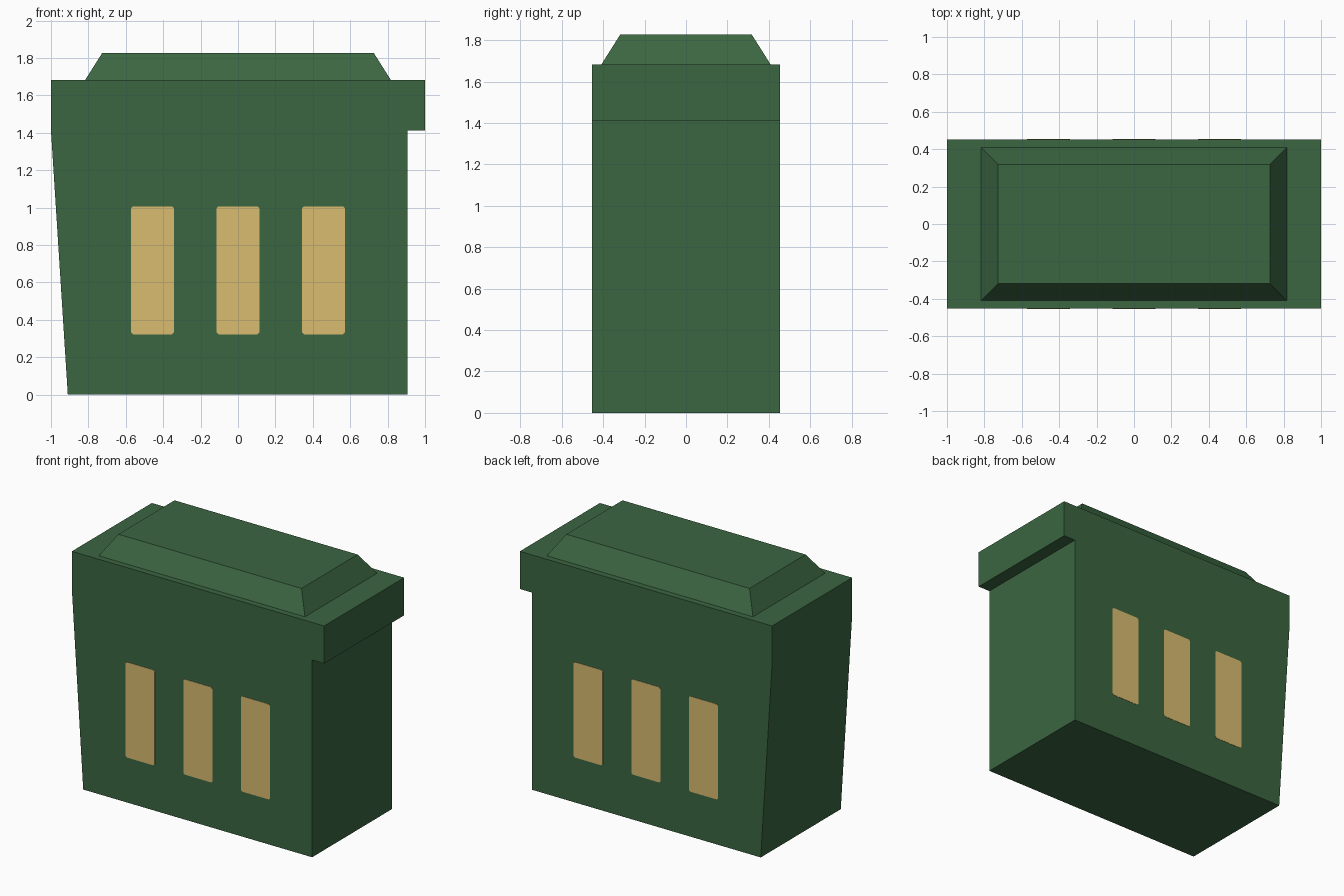
import bpy, bmesh

if "Cube" in bpy.data.objects:
    bpy.data.objects.remove(bpy.data.objects["Cube"])


def material(name, rgb):
    m = bpy.data.materials.new(name)
    m.diffuse_color = (*rgb, 1.0)
    m.use_nodes = True
    m.node_tree.nodes["Principled BSDF"].inputs["Base Color"].default_value = m.diffuse_color
    return m


GREEN = material("dark green", (0.0437, 0.1329, 0.0529))
GOLD = material("pale gold", (0.694, 0.503, 0.162))


def finish(name, bm, mat):
    bmesh.ops.recalc_face_normals(bm, faces=bm.faces)
    me = bpy.data.meshes.new(name)
    bm.to_mesh(me)
    bm.free()
    me.materials.append(mat)
    ob = bpy.data.objects.new(name, me)
    bpy.context.collection.objects.link(ob)
    return ob


def extrude_profile(name, profile, y0, y1, mat):
    """Closed xz outline extruded along y."""
    bm = bmesh.new()
    face = bm.faces.new([bm.verts.new((x, y0, z)) for x, z in profile])
    ext = bmesh.ops.extrude_face_region(bm, geom=[face])["geom"]
    verts = [v for v in ext if isinstance(v, bmesh.types.BMVert)]
    bmesh.ops.translate(bm, verts=verts, vec=(0, y1 - y0, 0))
    return finish(name, bm, mat)


DEPTH = 0.453

# body: sloped left side, overhanging lip on the right
extrude_profile("body", [(-0.91, 0), (0.905, 0), (0.905, 1.413), (1, 1.413),
                         (1, 1.683), (-1, 1.683), (-1, 1.413)],
                -DEPTH, DEPTH, GREEN)

# raised lid: box tapered towards the top
bm = bmesh.new()
bmesh.ops.create_cube(bm, size=2)
for v in bm.verts:
    top = v.co.z > 0
    sx, sy = (0.726, 0.318) if top else (0.817, 0.409)
    v.co = (v.co.x * sx, v.co.y * sy, 1.827 if top else 1.683)
finish("lid", bm, GREEN)

# three thin contact plates on the front and the back, corners clipped
C = 0.01
for side, label in ((-1, "front"), (1, "back")):
    for i in range(3):
        cx = (i - 1) * 0.457
        a, b, z0, z1 = cx - 0.115, cx + 0.115, 0.323, 1.006
        outline = [(a + C, z0), (b - C, z0), (b, z0 + C), (b, z1 - C),
                   (b - C, z1), (a + C, z1), (a, z1 - C), (a, z0 + C)]
        extrude_profile(f"{label}_contact_{i + 1}", outline,
                        side * (DEPTH - 0.003), side * (DEPTH + 0.002), GOLD)
